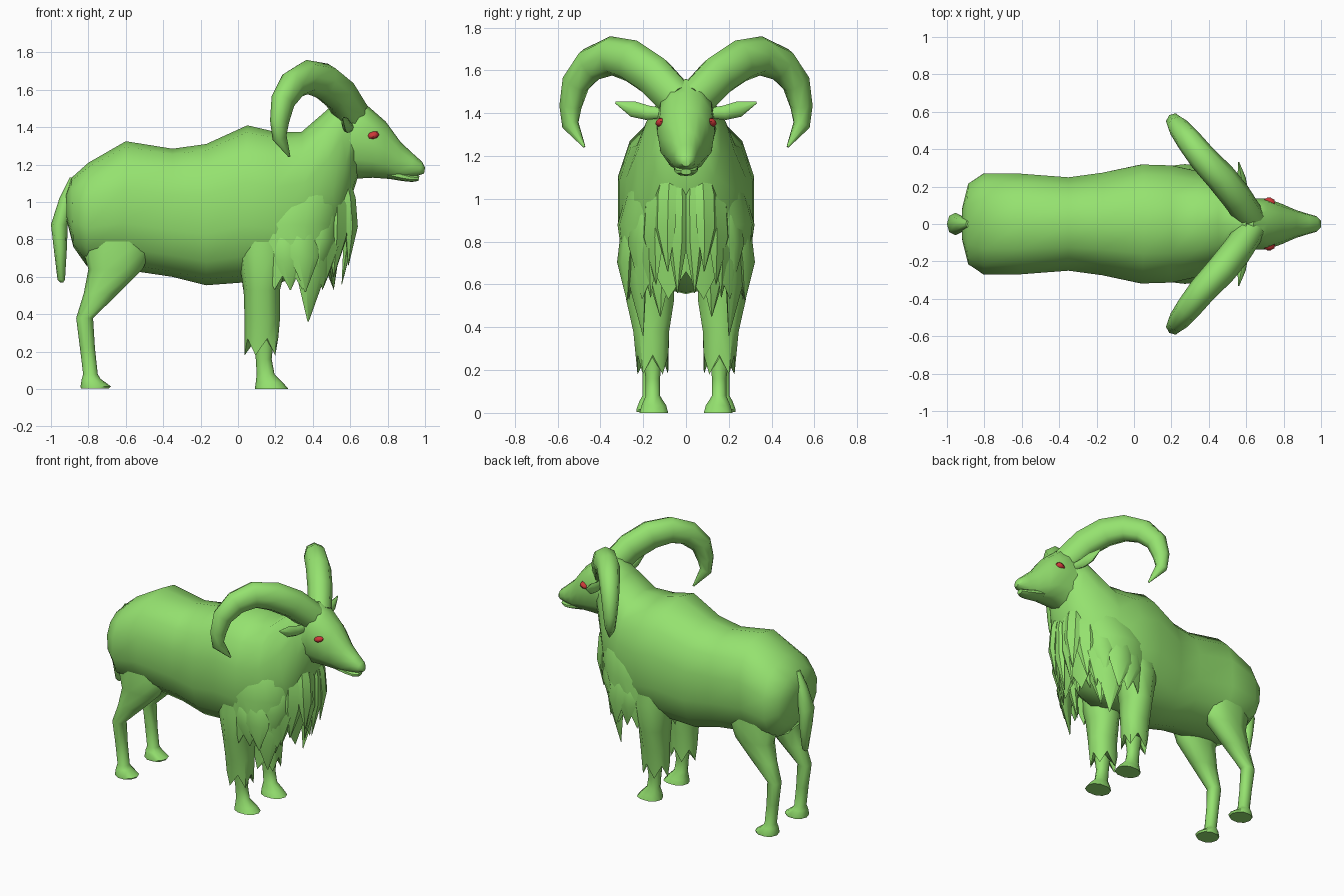
import bpy, bmesh, math
from mathutils import Vector as V


def material(name, rgb):
    m = bpy.data.materials.new(name)
    m.diffuse_color = (*rgb, 1)
    return m


GREEN = material("green", (0.30, 0.76, 0.16))
RED = material("red", (0.6, 0.04, 0.04))


def ring(c, u, v, n, p=1.0):
    """Closed oval around c with half-axes u and v; p < 1 makes it boxier."""
    out = []
    for i in range(n):
        a = math.tau * i / n
        ca, sa = math.cos(a), math.sin(a)
        out.append(V(c) + V(u) * math.copysign(abs(ca) ** p, ca)
                   + V(v) * math.copysign(abs(sa) ** p, sa))
    return out


def loft(name, rings, mirror=False, mat=GREEN, angle=50):
    bm = bmesh.new()
    rows = [[bm.verts.new(p) for p in r] for r in rings]
    n = len(rows[0])
    for a, b in zip(rows, rows[1:]):
        for i in range(n):
            j = (i + 1) % n
            bm.faces.new((a[i], a[j], b[j], b[i]))
    bm.faces.new(rows[0])
    bm.faces.new(rows[-1])
    bmesh.ops.recalc_face_normals(bm, faces=bm.faces)
    me = bpy.data.meshes.new(name)
    bm.to_mesh(me)
    bm.free()
    me.shade_smooth()
    me.set_sharp_from_angle(angle=math.radians(angle))
    me.materials.append(mat)
    ob = bpy.data.objects.new(name, me)
    bpy.context.collection.objects.link(ob)
    if mirror:
        md = ob.modifiers.new("mirror", 'MIRROR')
        md.use_axis = (False, True, False)
        md.use_mirror_merge = False
    return ob


def spine_ring(xt, zt, xb, zb, w, n=14, p=0.86):
    """Upright body section between a top point and a bottom point."""
    t, b = V((xt, 0, zt)), V((xb, 0, zb))
    return ring((t + b) / 2, (t - b) / 2, (0, w, 0), n, p)


def flat_ring(x0, x1, y0, y1, z, n=10, p=0.9):
    """Level section given by its extents."""
    return ring(((x0 + x1) / 2, (y0 + y1) / 2, z),
                ((x1 - x0) / 2, 0, 0), (0, (y1 - y0) / 2, 0), n, p)


# Body and neck
loft("body", [spine_ring(*s) for s in (
    (-.92, 1.04, -.915, .90, .09), (-.89, 1.13, -.88, .76, .22),
    (-.80, 1.21, -.81, .66, .275), (-.60, 1.325, -.62, .64, .275),
    (-.35, 1.285, -.35, .60, .255), (-.17, 1.31, -.17, .555, .28),
    (.05, 1.41, .03, .57, .325), (.20, 1.375, .20, .56, .32),
    (.34, 1.375, .38, .62, .285), (.45, 1.47, .54, .80, .23),
    (.53, 1.54, .605, 1.02, .165), (.60, 1.56, .64, 1.13, .125))])

# Head, with the muzzle, and lower jaw
loft("head", [spine_ring(*s, 12, .92) for s in (
    (.48, 1.49, .54, 1.10, .15), (.64, 1.56, .63, 1.125, .135),
    (.71, 1.50, .72, 1.13, .135), (.79, 1.43, .79, 1.125, .108),
    (.87, 1.32, .86, 1.118, .075), (.94, 1.255, .91, 1.13, .056),
    (.985, 1.215, .965, 1.142, .042), (1.0, 1.185, .995, 1.152, .02))])
loft("lower_jaw", [spine_ring(*s, 10) for s in (
    (.80, 1.19, .80, 1.125, .06), (.88, 1.16, .88, 1.112, .055),
    (.93, 1.145, .93, 1.107, .045), (.97, 1.14, .965, 1.113, .025))])

# Eyes
loft("eye", [ring((.722, y, 1.357), (.033 * s, 0, .004), (0, -.003, .023 * s), 8)
             for y, s in ((.11, 1), (.13, .85), (.14, .3))], True, RED)

# Ears, cupped blades pointing out and back
loft("ear", [ring((x, y, z), (t, 0, 0), (0, -.25 * h, h), 8) for x, y, z, t, h in (
    (.60, .11, 1.40, .02, .025), (.585, .18, 1.402, .025, .033),
    (.575, .25, 1.42, .022, .036), (.56, .33, 1.45, .003, .004))], True)

# Curled horns, swept in one slanted plane
path = [(.62, .04, 1.46, .095), (.545, .15, 1.575, .10), (.46, .255, 1.645, .10),
        (.37, .35, 1.668, .092), (.295, .445, 1.628, .083), (.24, .515, 1.54, .07),
        (.222, .54, 1.43, .055), (.222, .54, 1.345, .042), (.275, .475, 1.243, .006)]
pts = [V(p[:3]) for p in path]
side = V((.78, .63, 0)).normalized()
horn = []
for i, p in enumerate(pts):
    tangent = (pts[min(i + 1, 8)] - pts[max(i - 1, 0)]).normalized()
    up = side.cross(tangent).normalized()
    horn.append(ring(p, up * path[i][3], side * path[i][3] * .82, 8, .9))
loft("horn", horn, True)

# Tail
loft("tail", [flat_ring(a, b, -w, w, z, 8) for a, b, w, z in (
    (-.90, -.86, .02, 1.13), (-.955, -.88, .04, 1.02), (-1.0, -.91, .06, .88),
    (-.985, -.915, .05, .75), (-.965, -.925, .02, .585), (-.95, -.935, .006, .57))])

# Hind legs
loft("hind_leg", [flat_ring(*s) for s in (
    (-.80, -.50, .06, .22, .95), (-.83, -.46, .05, .243, .75),
    (-.80, -.51, .07, .238, .64), (-.825, -.64, .10, .225, .51),
    (-.865, -.775, .125, .215, .38), (-.845, -.765, .13, .205, .22),
    (-.828, -.75, .13, .205, .08), (-.835, -.735, .115, .22, .055),
    (-.842, -.68, .10, .235, .015), (-.84, -.69, .10, .235, .003))], True)

# Front legs with a ragged fur cuff
cuff = flat_ring(.035, .215, .08, .23, .27)
for i, p in enumerate(cuff):
    p.z -= (.0, .09)[i % 2]
loft("front_leg", [flat_ring(*s) for s in (
    (.0, .27, .07, .27, .95), (.0, .27, .05, .305, .72),
    (.03, .225, .05, .285, .53), (.035, .225, .075, .25, .38))] + [cuff] +
    [flat_ring(*s) for s in (
        (.085, .19, .11, .205, .26), (.095, .18, .12, .19, .16),
        (.10, .195, .12, .19, .08), (.095, .24, .09, .21, .035),
        (.09, .27, .08, .22, .0))], True)

# Shaggy coat over the shoulders and chest, with a zigzag hem
hem = flat_ring(.02, .52, -.28, .28, .66, 24)
for i, p in enumerate(hem):
    p.z -= (.0, .13)[i % 2]
loft("chest_coat", [flat_ring(*s, 24) for s in (
    (.15, .60, -.16, .16, 1.22), (.0, .595, -.27, .27, 1.06),
    (-.02, .565, -.32, .32, .88))] + [hem] +
    [flat_ring(.08, .45, -.2, .2, .74, 24)], angle=35)


def tuft(x0, y0, z0, x1, y1, z1, w, deg):
    """Hanging lock of fur from a sunken root to a pointed tip, facing out by deg."""
    a = math.radians(deg)
    out, across = V((math.cos(a), math.sin(a), 0)), V((-math.sin(a), math.cos(a), 0))
    root, tip = V((x0, y0, z0)), V((x1, y1, z1))
    rows = [ring(root.lerp(tip, t) + out * b, across * w * s, out * .03 * s, 6)
            for t, s, b in ((0, .6, -.05), (.3, 1, -.005), (.6, 1, .012), (1, .04, 0))]
    loft("fur_tuft", rows, True, angle=35)


# Chest and throat fur
for t in (
        (.62, .04, 1.18, .555, .04, .56, .05, 5),
        (.60, .10, 1.18, .59, .085, .66, .055, 30),
        (.555, .15, 1.15, .51, .14, .60, .07, 45),
        (.53, .17, 1.10, .455, .165, .54, .07, 50),
        (.48, .21, 1.05, .43, .225, .62, .075, 55),
        (.40, .24, .98, .375, .20, .36, .085, 65),
        (.34, .275, .98, .36, .275, .52, .08, 75),
        (.26, .285, .92, .28, .265, .53, .08, 82),
        (.45, .05, .95, .42, .06, .58, .06, 10),
        (.42, .12, .90, .38, .12, .45, .06, 30)):
    tuft(*t)
